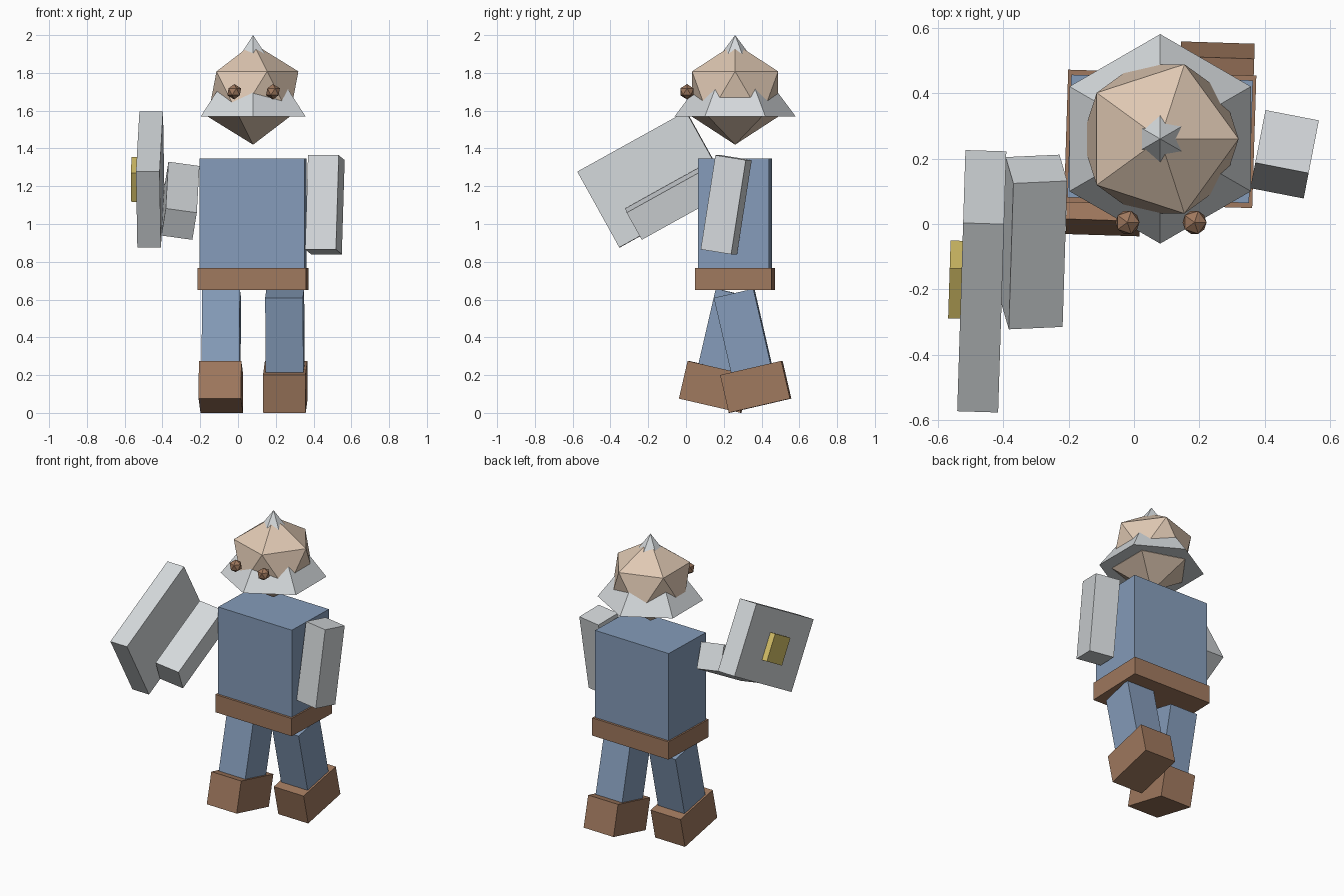
import bpy
from math import radians, sin, cos
from mathutils import Matrix, Vector

if "Cube" in bpy.data.objects:
    bpy.data.objects.remove(bpy.data.objects["Cube"])


def material(name, rgb):
    m = bpy.data.materials.new(name)
    m.use_nodes = True
    m.diffuse_color = (*rgb, 1)
    m.node_tree.nodes["Principled BSDF"].inputs["Base Color"].default_value = (*rgb, 1)
    return m


blue = material("blue cloth", (0.235, 0.333, 0.49))
brown = material("brown leather", (0.35, 0.19, 0.112))
steel = material("light steel", (0.66, 0.69, 0.71))
skin = material("skin", (0.74, 0.58, 0.45))
gold = material("gold", (0.68, 0.54, 0.14))

CENTRE = Vector((0.08, 0.26, 0))
TURN = -1.8  # slight turn of the body, in degrees


def finish(name, mat):
    ob = bpy.context.object
    ob.name = name
    ob.data.name = name
    ob.data.materials.append(mat)
    return ob


def box(name, mat, size, loc, rot=(0, 0, 0)):
    bpy.ops.mesh.primitive_cube_add(size=1, location=loc)
    ob = finish(name, mat)
    ob.data.transform(Matrix.Diagonal((*size, 1)))
    ob.rotation_mode = 'YXZ'  # roll, then pitch, then yaw
    ob.rotation_euler = [radians(a) for a in rot]
    return ob


def body_box(name, mat, size, offset, pitch=0):
    loc = CENTRE + Matrix.Rotation(radians(TURN), 3, 'Z') @ Vector(offset)
    return box(name, mat, size, loc, (pitch, 0, TURN))


def ball(name, mat, radius, loc):
    bpy.ops.mesh.primitive_ico_sphere_add(subdivisions=1, radius=radius, location=loc)
    return finish(name, mat)


# Trunk
body_box("torso", blue, (0.555, 0.375, 0.64), (0, 0, 1.028))
body_box("belt", brown, (0.575, 0.405, 0.118), (0, 0, 0.709))

# Legs swing from the hips, boots follow the same tilt
HIP = 0.633
for side, x, pitch in (("right", -0.167, -13), ("left", 0.167, 13)):
    a = radians(pitch)

    def along(d):
        return (x, d * sin(a), HIP - d * cos(a))
    body_box(side + "_leg", blue, (0.2, 0.215, 0.42), along(0.21), pitch)
    body_box(side + "_boot", brown, (0.225, 0.333, 0.205), along(0.508), pitch)

# Arms
ARM = 0.166
box("left_arm", steel, (ARM, ARM, 0.505), (0.46, 0.213, 1.102), (-9, 0, -11))
box("right_arm", steel, (ARM, 0.51, ARM), (-0.305, -0.055, 1.123), (29, 9, TURN))

# Shield with a raised emblem on its outer face
box("shield", steel, (0.125, 0.658, 0.459), (-0.465, -0.175, 1.236), (29, 0, TURN))
box("shield_emblem", gold, (0.05, 0.175, 0.175), (-0.539, -0.17, 1.235), (29, 0, TURN))

# Head, with a pointed helmet cutting through it
ball("head", skin, 0.268, (0.08, 0.26, 1.688))
bpy.ops.mesh.primitive_cone_add(vertices=6, radius1=0.32, depth=0.43,
                                location=(0.08, 0.26, 1.785))
finish("helmet", steel)

# Eyes
for side, x in (("right", -0.02), ("left", 0.185)):
    ball(side + "_eye", brown, 0.041, (x, 0.005, 1.70))
